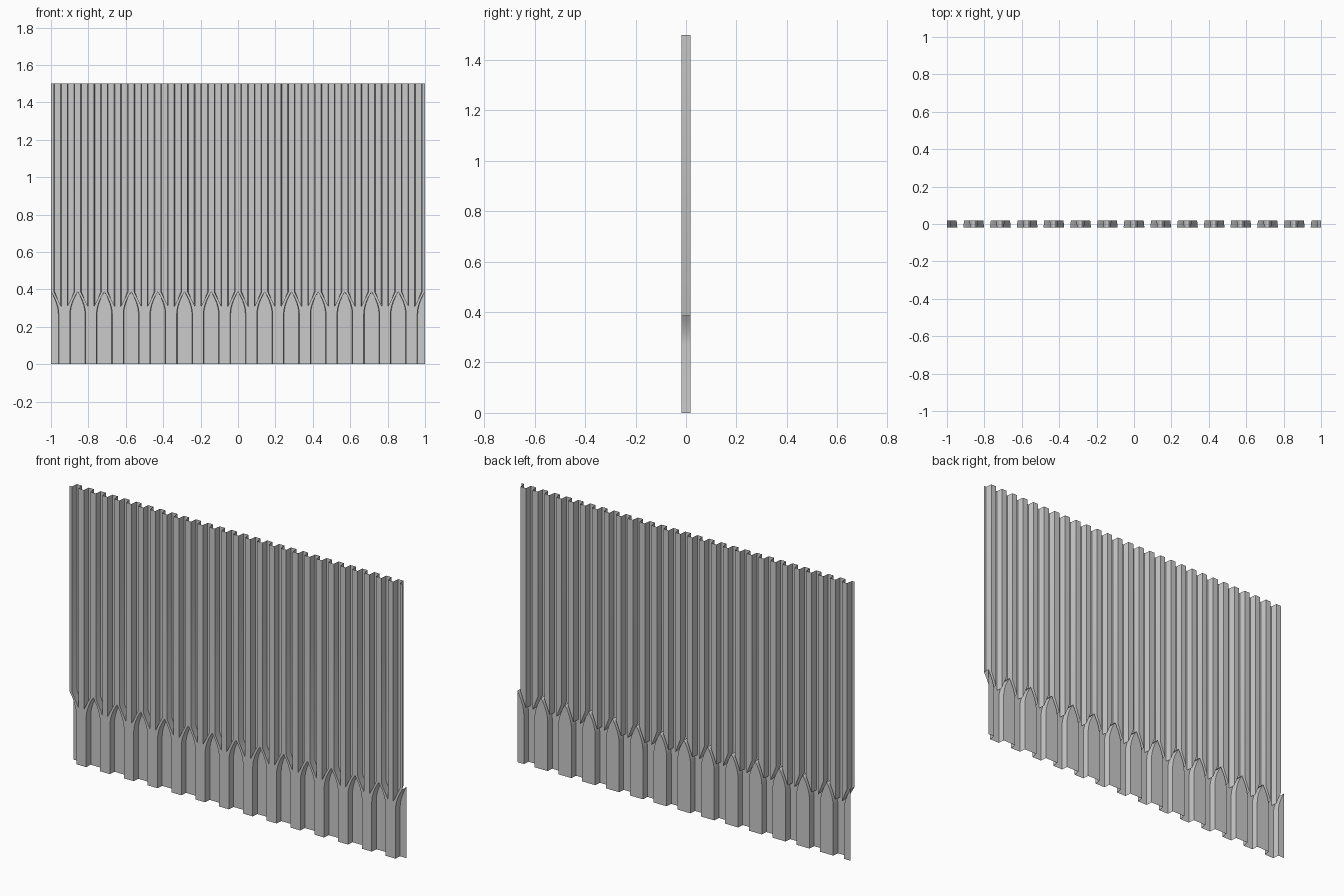
import bpy, bmesh

if "Cube" in bpy.data.objects:
    bpy.data.objects.remove(bpy.data.objects["Cube"])

COUNT = 14                 # pleat modules across the panel
HALF = 1.0 / COUNT         # half of one module
H = 1.5
F, B = -0.018, 0.018       # front and back planes

bm = bmesh.new()


def face(pts, y):
    """Flat panel at depth y; p[0] is the distance from the arch centre."""
    bm.faces.new([bm.verts.new((HALF - u, y, z)) for u, z in pts])


def wall(front, back):
    """Strip joining a front edge path to a back edge path."""
    fv = [bm.verts.new((HALF - u, F, z)) for u, z in front]
    bv = [bm.verts.new((HALF - u, B, z)) for u, z in back]
    for i in range(len(fv) - 1):
        bm.faces.new((fv[i], fv[i + 1], bv[i + 1], bv[i]))


# pointed arch outline, from the floor up to the peak (front and tapered back)
P0, P1, P2 = (0.042, 0.27), (0.040, 0.325), (0.0, 0.387)
arch = [(0.042, 0.0)]
for i in range(9):
    t = i / 8
    arch.append(tuple((1 - t) ** 2 * a + 2 * t * (1 - t) * b + t * t * c
                      for a, b, c in zip(P0, P1, P2)))
arch_back = [(u * 0.93, z) for u, z in arch]

# upper recess between two ribs, closed below by a sloping ledge
recess = [(0.016, H), (0.016, 0.387), (0.0555, 0.308), (0.0555, H)]
recess_back = [(0.020, H), (0.020, 0.387), (0.0515, 0.308), (0.0515, H)]

# front surface: lower pier, Y arms and ribs
face(arch + [(0, H)] + recess + [(HALF, H), (HALF, 0)], F)
# arched niche
face(arch_back + [(0, 0)], B)
wall(arch, arch_back)
# upper recess
face(recess_back, B)
wall(recess, recess_back)

bmesh.ops.remove_doubles(bm, verts=bm.verts, dist=1e-5)
bmesh.ops.recalc_face_normals(bm, faces=bm.faces)
# make the front panels look towards -y
pier = max(bm.faces, key=lambda f: f.calc_area())
if pier.normal.y > 0:
    bmesh.ops.reverse_faces(bm, faces=bm.faces)
me = bpy.data.meshes.new("pleated_panel")
bm.to_mesh(me)
bm.free()

panel = bpy.data.objects.new("pleated_panel", me)
bpy.context.collection.objects.link(panel)
panel.location.x = -1 + HALF

# mirror about the pier centre, then repeat along x
mir = panel.modifiers.new("mirror", 'MIRROR')
mir.use_axis = (True, False, False)
mir.merge_threshold = 1e-4
arr = panel.modifiers.new("repeat", 'ARRAY')
arr.count = COUNT
arr.use_relative_offset = False
arr.use_constant_offset = True
arr.constant_offset_displace = (2 * HALF, 0, 0)
arr.use_merge_vertices = True
arr.merge_threshold = 1e-4

bpy.context.view_layer.objects.active = panel
panel.select_set(True)
bpy.ops.object.shade_smooth_by_angle(angle=0.52)
